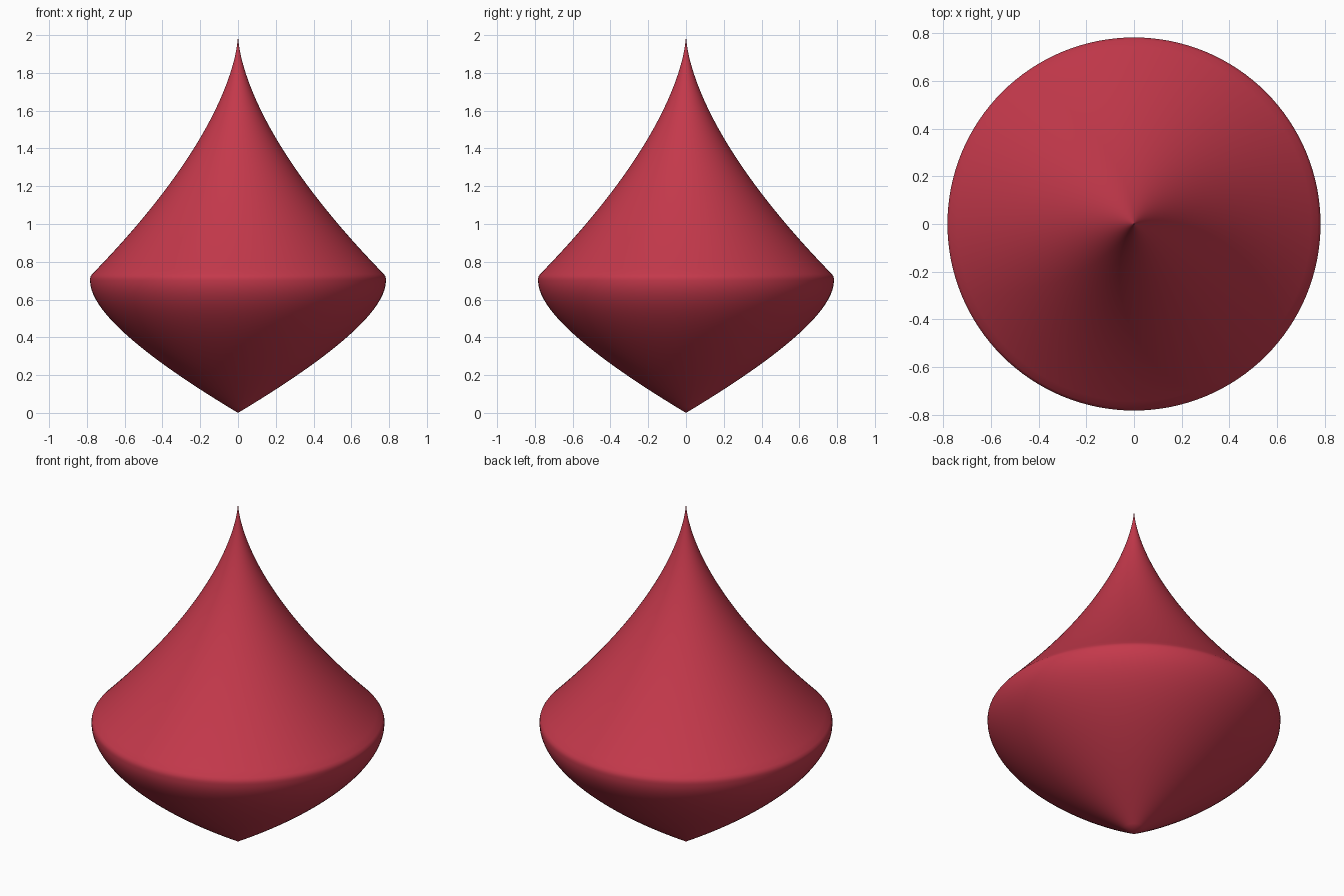
import bpy, bmesh
from math import tau
from mathutils import Vector

if "Cube" in bpy.data.objects:
    bpy.data.objects.remove(bpy.data.objects["Cube"])

R, Z_RIM, Z_SHOULDER, R_SHOULDER = 0.783, 0.70, 0.735, 0.772
profile = []

# Rounded bowl: quadratic curve from bottom point to the rim
for i in range(29):
    t = i / 28
    profile.append((2*t*(1-t)*R + t*t*R, 2*t*(1-t)*0.47 + t*t*Z_RIM))

# Tight rounded rim
profile += [(0.783, 0.711), (0.780, 0.723)]

# Concave spire tapering to a needle point
for i in range(45):
    s = 1 - i / 44
    profile.append((R_SHOULDER * s**1.6, 2 - (2 - Z_SHOULDER) * s))

# Spin the profile about the z axis
bm = bmesh.new()
verts = [bm.verts.new((r, 0, z)) for r, z in profile]
edges = [bm.edges.new(pair) for pair in zip(verts, verts[1:])]
bmesh.ops.spin(bm, geom=verts + edges, cent=(0, 0, 0), axis=(0, 0, 1),
               angle=tau, steps=128, use_duplicate=False)
bmesh.ops.remove_doubles(bm, verts=bm.verts, dist=1e-5)
bmesh.ops.recalc_face_normals(bm, faces=bm.faces)
mesh = bpy.data.meshes.new("pointed_drop")
bm.to_mesh(mesh)
bm.free()

drop = bpy.data.objects.new("pointed_drop", mesh)
bpy.context.collection.objects.link(drop)
bpy.context.view_layer.objects.active = drop
drop.select_set(True)
bpy.ops.object.shade_smooth_by_angle(angle=0.6)

# Red finish
red = bpy.data.materials.new("red")
red.diffuse_color = (0.55, 0.04, 0.07, 1)
red.use_nodes = True
red.node_tree.nodes["Principled BSDF"].inputs["Base Color"].default_value = red.diffuse_color
mesh.materials.append(red)
